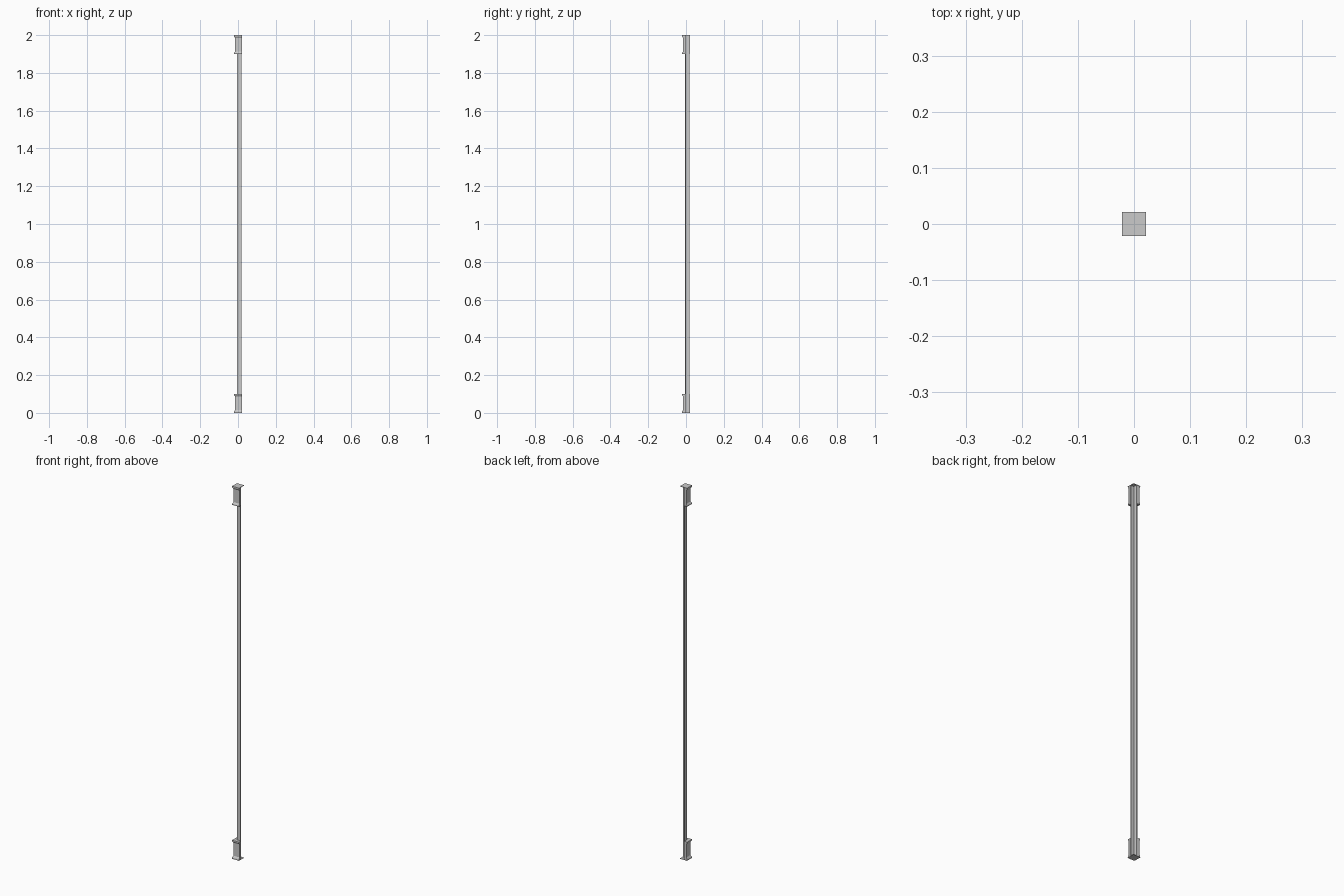
import bpy, bmesh

if "Cube" in bpy.data.objects:
    bpy.data.objects.remove(bpy.data.objects["Cube"])

H = 2.0       # post height
R = 0.021     # half width of the square footprint
V = -0.004    # outer corner of the angle post
T = 0.004     # angle thickness


def angle_ring(outer, inner, tip):
    """L-shaped outline whose corner points to -x, -y."""
    return [(outer, outer), (tip, outer), (tip, inner),
            (inner, inner), (inner, tip), (outer, tip)]


def loft(name, rings):
    """Skin a stack of (z, outline) rings into a closed solid."""
    bm = bmesh.new()
    loops = [[bm.verts.new((x, y, z)) for x, y in pts] for z, pts in rings]
    n = len(loops[0])
    for a, b in zip(loops, loops[1:]):
        for i in range(n):
            j = (i + 1) % n
            bm.faces.new((a[i], a[j], b[j], b[i]))
    bm.faces.new(loops[0][::-1])
    bm.faces.new(loops[-1])
    bmesh.ops.recalc_face_normals(bm, faces=bm.faces)
    me = bpy.data.meshes.new(name)
    bm.to_mesh(me)
    bm.free()
    ob = bpy.data.objects.new(name, me)
    bpy.context.collection.objects.link(ob)
    return ob


# Long angle post
post = angle_ring(V, V + T, 0.019)
loft("angle_post", [(0.002, post), (H - 0.002, post)])

# Flared corner brackets and square end plates, mirrored top and bottom
flare = [(0.002, R), (0.007, R), (0.016, 0.0155),
         (0.086, 0.0155), (0.094, R), (0.1, R)]
square = [(-R, -R), (R, -R), (R, R), (-R, R)]
for end, place in (("bottom", lambda z: z), ("top", lambda z: H - z)):
    loft(end + "_bracket",
         [(place(z), angle_ring(-o, V, 0.02)) for z, o in flare])
    loft(end + "_plate", [(place(z), square) for z in (0.0, 0.002)])
